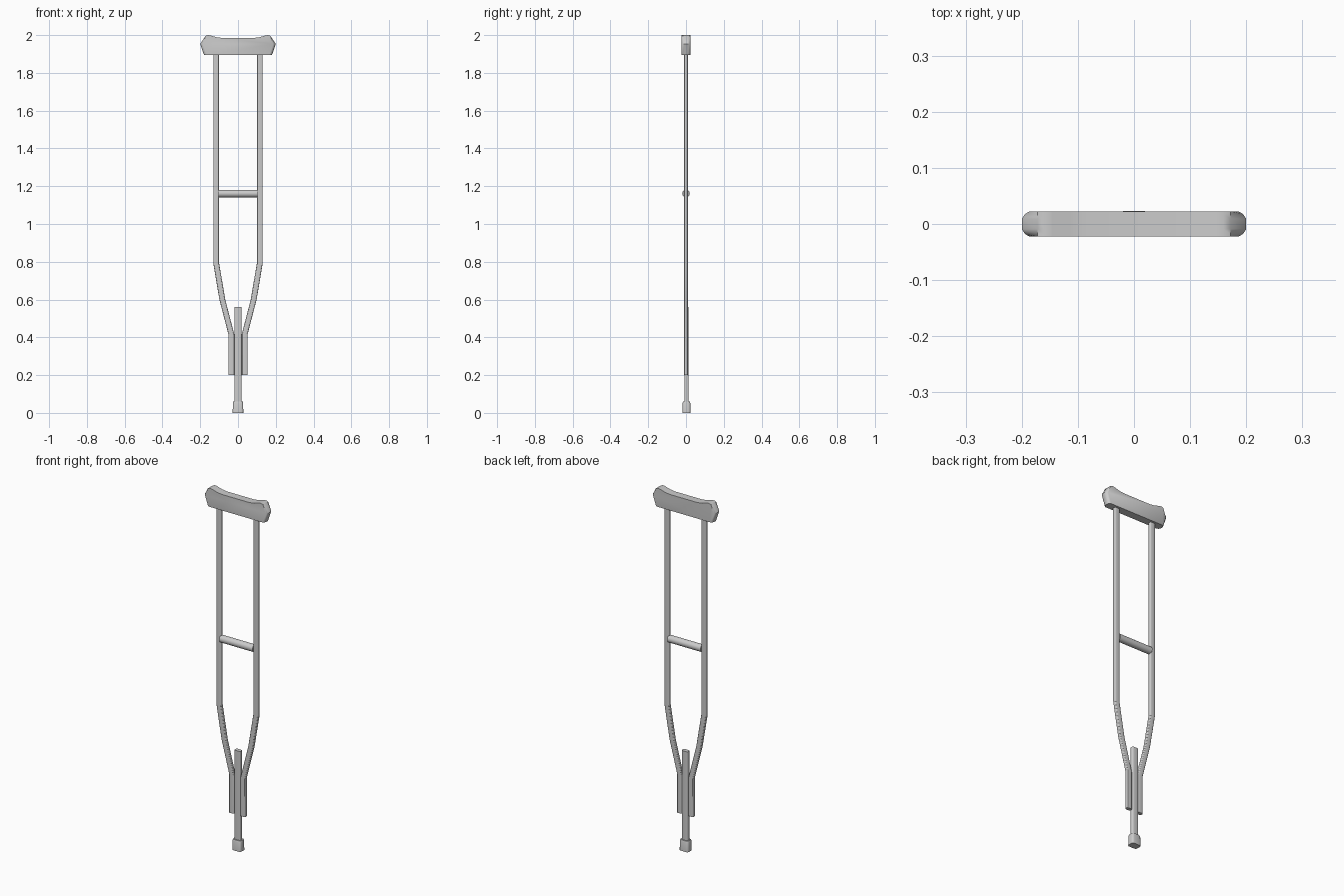
import bpy, bmesh, math

if "Cube" in bpy.data.objects:
    bpy.data.objects.remove(bpy.data.objects["Cube"])


def loft(name, rings, angle=35):
    """Skin a closed solid through rings of equal point count."""
    bm = bmesh.new()
    loops = [[bm.verts.new(p) for p in ring] for ring in rings]
    n = len(loops[0])
    for a, b in zip(loops, loops[1:]):
        for i in range(n):
            j = (i + 1) % n
            bm.faces.new((a[i], a[j], b[j], b[i]))
    bm.faces.new(loops[0])
    bm.faces.new(loops[-1])
    bmesh.ops.recalc_face_normals(bm, faces=bm.faces)
    mesh = bpy.data.meshes.new(name)
    bm.to_mesh(mesh)
    bm.free()
    ob = bpy.data.objects.new(name, mesh)
    bpy.context.collection.objects.link(ob)
    bpy.ops.object.select_all(action='DESELECT')
    ob.select_set(True)
    bpy.context.view_layer.objects.active = ob
    bpy.ops.object.shade_smooth_by_angle(angle=math.radians(angle))
    return ob


def rounded_ring(cx, cy, z, hx, hy, r, steps=3):
    """Horizontal rounded rectangle at height z."""
    pts = []
    for k, (sx, sy) in enumerate([(1, 1), (-1, 1), (-1, -1), (1, -1)]):
        for s in range(steps + 1):
            a = math.pi / 2 * (k + s / steps)
            pts.append((cx + sx * (hx - r) + r * math.cos(a),
                        cy + sy * (hy - r) + r * math.sin(a), z))
    return pts


# Underarm pad: right half of the outline, mirrored, with rounded ends
half = [(0.18, 1.895), (0.20, 1.953), (0.172, 1.995), (0.160, 2.0),
        (0.145, 1.998), (0.115, 1.989), (0.085, 1.985)]
outline = half + [(-x, z) for x, z in reversed(half)]
sections = [(-0.0225, 0.014), (-0.018, 0.006), (-0.009, 0.0),
            (0.009, 0.0), (0.018, 0.006), (0.0225, 0.014)]
pad_rings = []
for y, inset in sections:
    pad_rings.append([(x - math.copysign(inset, x) if abs(x) > 0.175 else x, y, z)
                      for x, z in outline])
loft("underarm_pad", pad_rings)

# Side rails bending in towards the shaft
rail_path = [(0.115, 1.90), (0.115, 0.79), (0.083, 0.60), (0.035, 0.415), (0.035, 0.20)]
for side, label in ((-1, "left"), (1, "right")):
    loft(label + "_rail",
         [rounded_ring(side * x, 0, z, 0.0155, 0.010, 0.006) for x, z in rail_path], 25)

# Hand grip
grip = []
for x in (-0.103, 0.103):
    grip.append([(x, 0.02 * math.cos(2 * math.pi * i / 24),
                  1.161 + 0.02 * math.sin(2 * math.pi * i / 24)) for i in range(24)])
loft("hand_grip", grip)

# Lower shaft between the rails
loft("lower_shaft",
     [rounded_ring(0, 0.0025, z, 0.019, 0.0115, 0.006) for z in (0.05, 0.56)])

# Rubber foot
foot = [(0.0, 0.028, 0.021), (0.052, 0.0275, 0.0205), (0.060, 0.025, 0.018)]
loft("rubber_foot",
     [rounded_ring(0, 0.0025, z, hx, hy, 0.011) for z, hx, hy in foot])
